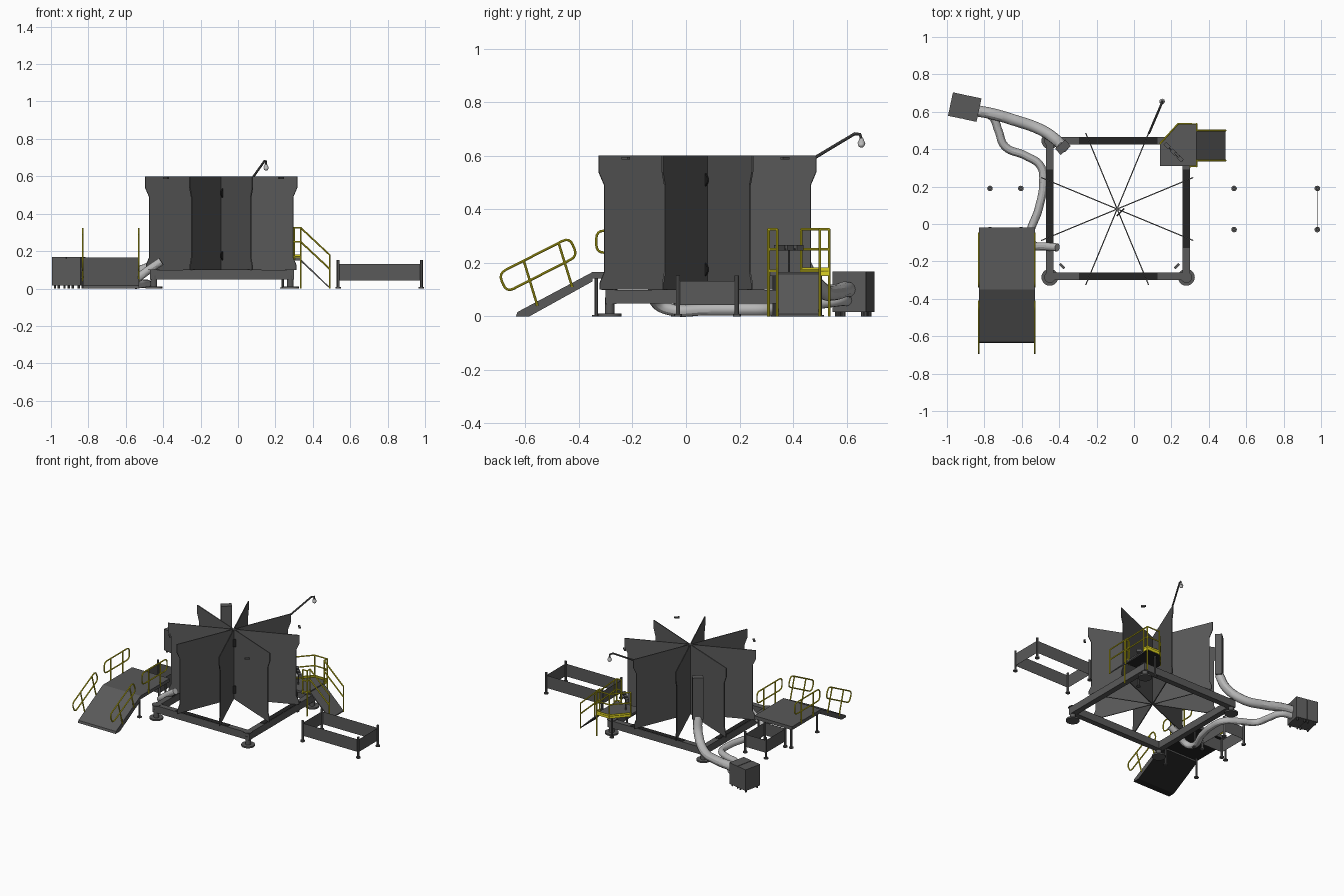
import bpy, bmesh, math
from mathutils import Vector, Matrix

if "Cube" in bpy.data.objects:
    bpy.data.objects.remove(bpy.data.objects["Cube"])

def mat(name, c):
    m = bpy.data.materials.new(name)
    m.diffuse_color = (*c, 1)
    m.use_nodes = True
    m.node_tree.nodes["Principled BSDF"].inputs["Base Color"].default_value = m.diffuse_color
    return m
GREY = mat("dark grey", (.1, .1, .1))
PIPE = mat("pipe grey", (.47, .47, .47))
YEL = mat("safety yellow", (.72, .64, .015))
BLACK = mat("black", (.018, .018, .018))
LENS = mat("lamp white", (.6, .6, .6))

def finish(name, bm, m):
    bmesh.ops.recalc_face_normals(bm, faces=bm.faces)
    me = bpy.data.meshes.new(name)
    bm.to_mesh(me)
    bm.free()
    me.materials.append(m)
    o = bpy.data.objects.new(name, me)
    bpy.context.collection.objects.link(o)
    return o

def box(name, c, s, m=GREY, rot=0):
    bm = bmesh.new()
    M = Matrix.Translation(c) @ Matrix.Rotation(math.radians(rot), 4, 'Z') @ Matrix.Diagonal((*s, 1))
    bmesh.ops.create_cube(bm, size=1, matrix=M)
    return finish(name, bm, m)

def cyl(name, x, y, z0, z1, r, m=GREY, r2=None, n=20):
    bm = bmesh.new()
    bmesh.ops.create_cone(bm, cap_ends=True, segments=n, radius1=r, radius2=r if r2 is None else r2,
                          depth=z1 - z0, matrix=Matrix.Translation((x, y, (z0 + z1) / 2)))
    o = finish(name, bm, m)
    smooth(o)
    return o

def smooth(o):
    bpy.ops.object.select_all(action='DESELECT')
    o.select_set(True)
    bpy.context.view_layer.objects.active = o
    bpy.ops.object.shade_smooth_by_angle()

def prism(name, pts, d, m=GREY):
    """Extrude a polygon of 3D points along vector d."""
    bm = bmesh.new()
    f = bm.faces.new([bm.verts.new(p) for p in pts])
    g = bmesh.ops.extrude_face_region(bm, geom=[f])
    bmesh.ops.translate(bm, vec=d, verts=[v for v in g["geom"] if isinstance(v, bmesh.types.BMVert)])
    return finish(name, bm, m)

def dark_underside(o):
    o.data.materials.append(BLACK)
    for p in o.data.polygons:
        p.material_index = int(p.normal.z < -.5)

def tube(name, paths, r, m, cyclic=False, spline=False, res=2):
    cu = bpy.data.curves.new(name, 'CURVE')
    cu.dimensions = '3D'
    cu.bevel_depth, cu.bevel_resolution, cu.use_fill_caps = r, res, True
    for pts in paths:
        if spline:
            s = cu.splines.new('BEZIER')
            s.bezier_points.add(len(pts) - 1)
            for b, p in zip(s.bezier_points, pts):
                b.co = p
                b.handle_left_type = b.handle_right_type = 'AUTO'
            s.resolution_u = 8
        else:
            s = cu.splines.new('POLY')
            s.points.add(len(pts) - 1)
            for b, p in zip(s.points, pts):
                b.co = (*p, 1)
            s.use_cyclic_u = cyclic
    cu.materials.append(m)
    o = bpy.data.objects.new(name, cu)
    bpy.context.collection.objects.link(o)
    bpy.ops.object.select_all(action='DESELECT')
    o.select_set(True)
    bpy.context.view_layer.objects.active = o
    bpy.ops.object.convert(target='MESH')
    smooth(bpy.context.object)

def rounded(pts, r, n=4):
    out, k = [], len(pts)
    P = [Vector(p) for p in pts]
    for i in range(k):
        p = P[i]
        a = p + (P[i - 1] - p).normalized() * r
        b = p + (P[(i + 1) % k] - p).normalized() * r
        out += [a.lerp(p, t / n).lerp(p.lerp(b, t / n), t / n) for t in range(n + 1)]
    return out

# Eight crossing vanes around a central axis
CX, CY = -.09, .08
profile = [(0, .1), (.435, .1), (.435, .125), (.417, .165), (.417, .49), (.44, .54), (.44, .6), (0, .6)]
for i in range(8):
    a = math.radians(22.5 + 45 * i)
    u, n = Vector((math.cos(a), math.sin(a), 0)), Vector((-math.sin(a), math.cos(a), 0))
    o = Vector((CX, CY, 0)) - n * .003
    prism(f"vane_{i}", [o + u * r + Vector((0, 0, z)) for r, z in profile], n * .006)
# Small dark discs facing the front right corner
for z in (.175, .51):
    bm = bmesh.new()
    M = (Matrix.Translation((CX + .018, CY - .018, z)) @ Matrix.Rotation(math.radians(-45), 4, 'Z')
         @ Matrix.Rotation(math.pi / 2, 4, 'Y'))
    bmesh.ops.create_cone(bm, cap_ends=True, segments=14, radius1=.028, radius2=.028, depth=.008, matrix=M)
    finish("hub_disc", bm, BLACK)

# Square base frame on round feet, dark strips on top
for y in (-.28, .445):
    box("frame_beam", (-.085, y, .073), (.77, .04, .052))
    box("frame_strip", (-.085, y, .1), (.42, .036, .002), BLACK)
for x in (-.45, .28):
    box("frame_side_beam", (x, .0825, .073), (.04, .685, .051))
    box("frame_side_strip", (x, .0825, .1), (.036, .42, .002), BLACK)
    for y in (-.285, .445):
        cyl("foot_plate", x, y, 0, .011, .045)
        cyl("foot_post", x, y, .011, .07, .018)
        cyl("foot_cap", x, y, .098, .102, .03)

# Small sensor plates at the top corners
for x, y, r in ((-.385, -.225, -45), (.23, -.225, 45), (.23, .37, -45)):
    box("sensor_plate", (x, y, .59), (.034, .013, .01), GREY, r)

# Entry platform and ramp
X0, X1 = -.83, -.53
dark_underside(box("platform_deck", (-.68, -.185, .153), (X1 - X0, .33, .024)))
dark_underside(prism("ramp", [(X0, -.35, .165), (X0, -.63, .016), (X0, -.635, 0), (X0, -.585, 0),
                              (X0, -.35, .13)], (X1 - X0, 0, 0)))
for x in (X0 + .02, X1 - .02):
    for y in (-.335, -.04):
        cyl("platform_leg", x, y, 0, .145, .007, n=10)
        cyl("platform_foot", x, y, 0, .006, .016, n=12)
for x in (X0, X1):
    loops = [[(x, -.7, .16), (x, -.435, .295), (x, -.405, .225), (x, -.67, .09)],
             [(x, -.335, .32), (x, -.05, .32), (x, -.05, .238), (x, -.335, .238)]]
    tube("ramp_rail_loops", [rounded(l, .03) for l in loops], .0046, YEL, True)
    tube("ramp_rail_posts", [[(x, -.605, .205), (x, -.555, .04)], [(x, -.475, .272), (x, -.425, .11)],
                             [(x, -.26, .32), (x, -.26, .15)], [(x, -.125, .32), (x, -.125, .15)]], .0046, YEL)

# Open conveyor troughs
def trough(x0, x1, y0, y1):
    for y in (y0, y1):
        box("trough_long_wall", ((x0 + x1) / 2, y, .087), (x1 - x0, .0008, .09))
    for x in (x0, x1):
        box("trough_end_wall", (x, (y0 + y1) / 2, .087), (.0008, y1 - y0, .09))
        for y in (y0, y1):
            cyl("trough_post", x, y, 0, .152, .008, n=12)
            cyl("trough_foot", x, y, 0, .008, .015, n=12)
trough(.535, .98, -.03, .19)
trough(-.77, -.605, -.03, .19)

# Operator platform and sloped stair
Z = .165
edge = [(.14, .31), (.335, .31), (.335, .535), (.235, .535), (.14, .43)]
dark_underside(prism("operator_deck", [(x, y, Z) for x, y in edge], (0, 0, -.015)))
dark_underside(prism("stair_slope", [(.33, .345, .163), (.49, .345, .008), (.49, .345, 0),
                                     (.33, .345, .15)], (0, .155, 0)))
chain = [(.335, .5), (.335, .535), (.235, .535), (.14, .43)]
gate = [(.335, .34), (.335, .308), (.30, .308)]
paths = [[(x, y, z) for x, y in c] for z in (.325, .25, .17) for c in (chain, gate)]
for x, y in chain + gate:
    low = 0 if (x, y) in ((.335, .535), (.335, .308)) else .15
    paths.append([(x, y, low), (x, y, .325)])
for y in (.34, .5):
    paths += [[(.335, y, .325), (.49, y, .18), (.49, y, 0)], [(.335, y, .25), (.49, y, .105)]]
tube("operator_rails", paths, .0048, YEL)
# Toe boards on the railed edges
for a, b in zip(chain, chain[1:]):
    p, q = Vector((*a, .152)), Vector((*b, .152))
    nrm = (q - p).cross(Vector((0, 0, 1))).normalized() * .003
    prism("toe_board", [p, q, q + Vector((0, 0, .03)), p + Vector((0, 0, .03))], nrm, YEL)
for x, y in ((.24, .5), (.24, .33)):
    cyl("operator_leg", x, y, 0, .15, .007, n=10)
    cyl("operator_foot", x, y, 0, .006, .015, n=12)
tube("control_bar", [[(.165, .43, .25), (.26, .335, .25)], [(.21, .385, .25), (.21, .385, .16)]], .004, GREY)
for k in (-1, 0, 1):
    box("control_box", (.212 + .035 * k, .384 - .035 * k, .256), (.034, .022, .02), GREY, -45)

# Blower unit in two halves on legs
R = Matrix.Rotation(math.radians(-12), 3, 'Z')
B = Vector((-.905, .625, 0))
for k in (-1, 1):
    box("blower_half", B + R @ Vector((.04 * k, 0, .092)), (.076, .128, .152), GREY, -12)
    for j in (-1, 1):
        for i in (.012, .065):
            p = B + R @ Vector((i * k, .05 * j, 0))
            cyl("blower_leg", p.x, p.y, 0, .02, .006, n=8)
box("blower_core", B + Vector((0, 0, .09)), (.01, .12, .14), GREY, -12)

# Air ducts
tube("upper_duct", [[(-.84, .605, .1), (-.76, .59, .1), (-.64, .555, .09), (-.5, .505, .1),
                     (-.41, .445, .18), (-.38, .41, .28)]], .03, PIPE, spline=True, res=4)
tube("floor_duct", [[(-.84, .6, .06), (-.76, .575, .06), (-.725, .5, .05), (-.69, .415, .04),
                     (-.58, .365, .03), (-.5, .31, .026), (-.485, .22, .026), (-.51, .08, .026),
                     (-.555, -.06, .026), (-.54, -.11, .05), (-.47, -.12, .105), (-.41, -.125, .145)]],
     .022, PIPE, spline=True, res=4)
box("air_column", (-.38, .41, .42), (.072, .045, .3), GREY, 41)

# Lamp on an angled pole
tube("lamp_pole", [[(.08, .485, .595), (.142, .63, .682), (.15, .65, .68), (.15, .655, .66)]], .006, GREY)
cyl("lamp_shade", .15, .655, .646, .664, .015, PIPE, .007, 14)
bm = bmesh.new()
bmesh.ops.create_uvsphere(bm, u_segments=14, v_segments=8, radius=.013, matrix=Matrix.Translation((.15, .655, .643)))
smooth(finish("lamp_globe", bm, LENS))
